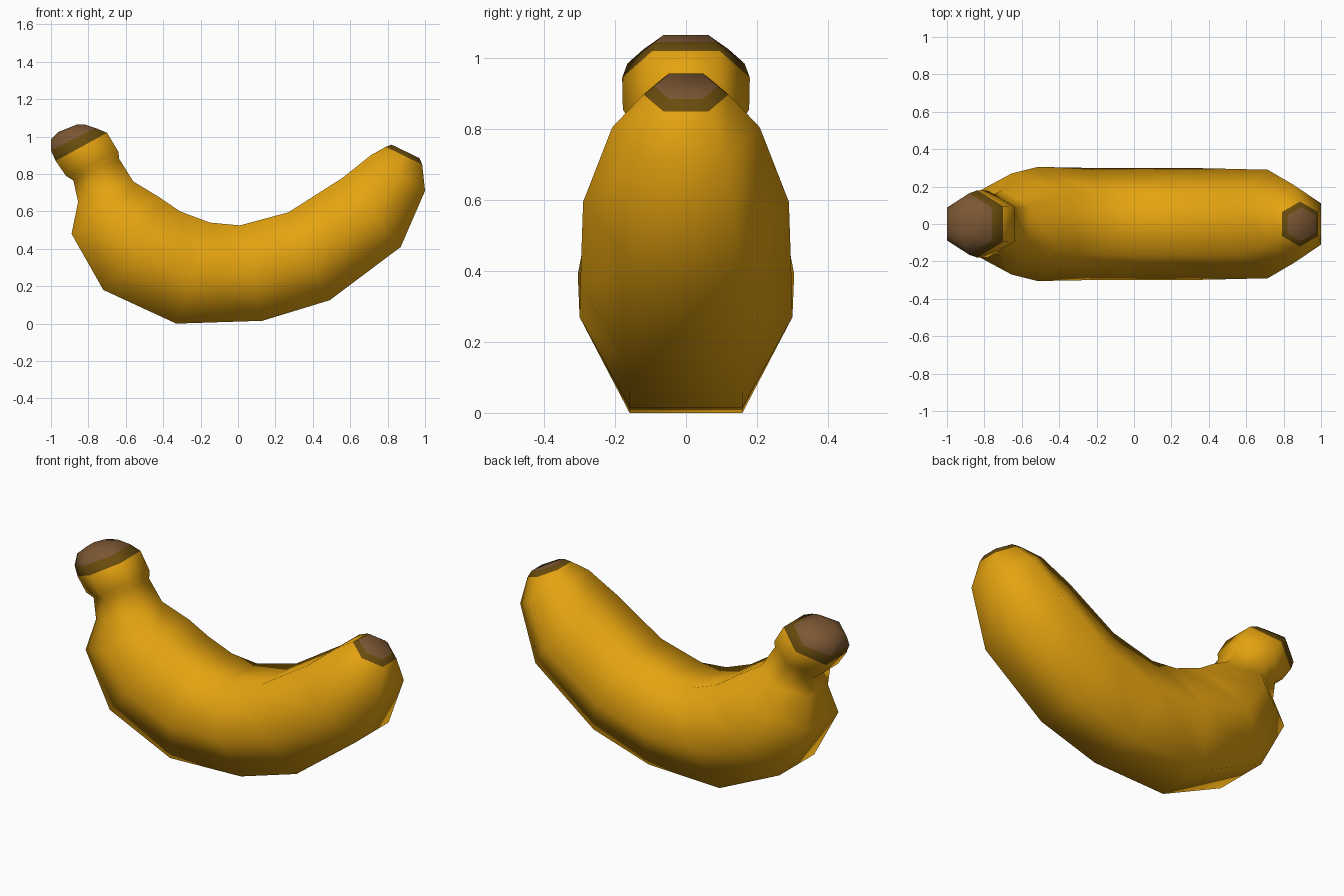
import bpy, bmesh
from mathutils import Vector

if "Cube" in bpy.data.objects:
    bpy.data.objects.remove(bpy.data.objects["Cube"])


def material(name, rgb):
    m = bpy.data.materials.new(name)
    m.diffuse_color = (*rgb, 1)
    m.use_nodes = True
    m.node_tree.nodes["Principled BSDF"].inputs["Base Color"].default_value = m.diffuse_color
    return m


YELLOW, DARK, BROWN = 0, 1, 2
mats = [material("peel yellow", (0.78, 0.365, 0.005)),
        material("dark rim", (0.14, 0.072, 0.004)),
        material("brown end", (0.20, 0.095, 0.034))]

# Six-sided rings, stem to tip: outer x, z, inner x, z, half width, colour of next band
rings = [
    (-0.96, 1.025, -0.86, 1.065, 0.06, BROWN),
    (-1.00, 0.985, -0.82, 1.065, 0.12, BROWN),
    (-1.00, 0.925, -0.76, 1.045, 0.165, DARK),
    (-0.975, 0.87, -0.70, 1.02, 0.18, YELLOW),
    (-0.92, 0.79, -0.64, 0.92, 0.178, YELLOW),
    (-0.88, 0.765, -0.635, 0.88, 0.155, YELLOW),
    (-0.855, 0.65, -0.56, 0.76, 0.18, YELLOW),
    (-0.89, 0.48, -0.42, 0.675, 0.27, YELLOW),
    (-0.72, 0.18, -0.31, 0.60, 0.305, YELLOW),
    (-0.33, 0.00, -0.15, 0.54, 0.30, YELLOW),
    (0.13, 0.015, 0.01, 0.525, 0.30, YELLOW),
    (0.49, 0.125, 0.27, 0.595, 0.298, YELLOW),
    (0.87, 0.41, 0.56, 0.78, 0.29, YELLOW),
    (1.00, 0.71, 0.71, 0.90, 0.208, YELLOW),
    (0.985, 0.85, 0.79, 0.945, 0.12, DARK),
    (0.97, 0.885, 0.82, 0.957, 0.09, BROWN),
]

# Loft the banana through the rings
bm = bmesh.new()
loops = []
for ox, oz, ix, iz, w, _ in rings:
    o, i = Vector((ox, 0, oz)), Vector((ix, 0, iz))
    mid, side = (o + i) / 2, Vector((0, w, 0))
    h = side * 0.53
    loops.append([bm.verts.new(p) for p in
                  (o - h, o + h, mid + side, i + h, i - h, mid - side)])
for k in range(len(loops) - 1):
    for j in range(6):
        n = (j + 1) % 6
        f = bm.faces.new((loops[k][j], loops[k][n], loops[k + 1][n], loops[k + 1][j]))
        f.material_index = rings[k][5]

# Brown cut ends
for loop in (loops[0], loops[-1]):
    bm.faces.new(loop).material_index = BROWN
bmesh.ops.recalc_face_normals(bm, faces=bm.faces[:])
for f in bm.faces:
    f.smooth = True

mesh = bpy.data.meshes.new("banana")
bm.to_mesh(mesh)
bm.free()
for m in mats:
    mesh.materials.append(m)
bpy.context.collection.objects.link(bpy.data.objects.new("banana", mesh))
